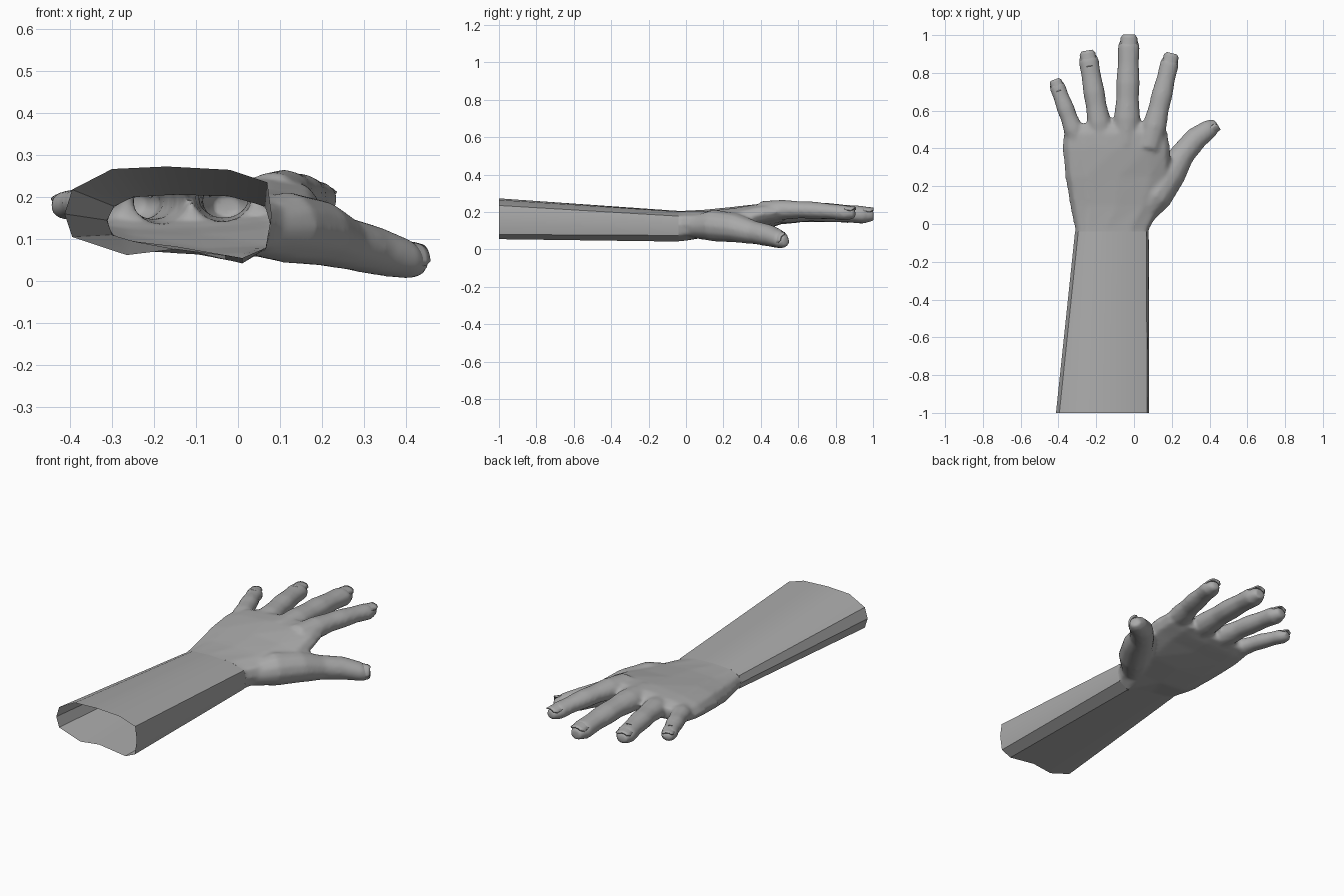
import bpy, bmesh, math
from mathutils import Vector

if "Cube" in bpy.data.objects:
    bpy.data.objects.remove(bpy.data.objects["Cube"])

skin = bpy.data.materials.new("grey_skin")
skin.diffuse_color = (0.4, 0.4, 0.4, 1)
skin.use_nodes = True
skin.node_tree.nodes["Principled BSDF"].inputs["Base Color"].default_value = skin.diffuse_color
N = 12
Z = Vector((0, 0, 1))


def make(name, bm):
    me = bpy.data.meshes.new(name)
    bmesh.ops.recalc_face_normals(bm, faces=bm.faces)
    bm.to_mesh(me)
    bm.free()
    ob = bpy.data.objects.new(name, me)
    bpy.context.collection.objects.link(ob)
    me.materials.append(skin)
    return ob


def smooth(ob, deg):
    bpy.ops.object.select_all(action='DESELECT')
    bpy.context.view_layer.objects.active = ob
    ob.select_set(True)
    bpy.ops.object.shade_smooth_by_angle(angle=math.radians(deg))


def loft(bm, rings, caps=True):
    vs = [[bm.verts.new(p) for p in r] for r in rings]
    n = len(vs[0])
    for a, b in zip(vs, vs[1:]):
        for i in range(n):
            j = (i + 1) % n
            bm.faces.new((a[i], a[j], b[j], b[i]))
    if caps:
        bm.faces.new(vs[0])
        bm.faces.new(vs[-1][::-1])


# Forearm end sections (x, z), clockwise from the outer edge
elbow = [(-.413, .16), (-.395, .218), (-.3, .267), (-.17, .273), (-.02, .265), (.07, .235),
         (.08, .16), (.068, .08), (.01, .055), (-.15, .076), (-.265, .062), (-.395, .105)]
wrist = [(-.312, .145), (-.295, .178), (-.25, .2), (-.15, .206), (-.02, .202), (.065, .178),
         (.078, .13), (.065, .075), (.01, .042), (-.15, .083), (-.25, .095), (-.3, .11)]


def section(sec, y):
    return [Vector((x, y, z)) for x, z in sec]


# Forearm: open tapered tube
bm = bmesh.new()
loft(bm, [section(elbow, -1), section(wrist, -.04)], caps=False)
smooth(make("forearm", bm), 30)


def palm_ring(y, xl, xr, zl, zr, half):
    """Rounded slab section with its own mid height on each edge."""
    out = []
    for i in range(N):
        a = math.pi - math.tau * i / N
        u, w = (math.copysign(abs(f) ** .75, f) for f in (math.cos(a), math.sin(a)))
        s = (u + 1) / 2
        out.append(Vector((xl + (xr - xl) * s, y, zl + (zr - zl) * s + w * half)))
    return out


# Palm, running past the wrist so that it can be trimmed there
bm = bmesh.new()
loft(bm, [section(wrist, -.1), section(wrist, -.03),
          palm_ring(.1, -.34, .15, .14, .135, .075),
          palm_ring(.25, -.365, .2, .155, .15, .075),
          palm_ring(.4, -.38, .195, .165, .19, .066),
          palm_ring(.48, -.375, .18, .17, .2, .058),
          palm_ring(.53, -.33, .15, .175, .195, .04)])


def finger(root, tip, r_root, r_tip):
    """Stations (x, y, z, radius): a tapering, arched finger swelling at its joints."""
    root, tip = Vector(root), Vector(tip)
    out = []
    for t, swell in ((0, 1), (.24, 1.12), (.42, 1), (.56, 1.07), (.74, .99), (.9, 1.07), (1, .62)):
        p = root.lerp(tip, t) + Z * .012 * math.sin(math.pi * t)
        out.append((*p, (r_root + (r_tip - r_root) * t) * swell))
    return out


digits = {
    "little": finger((-.29, .42, .172), (-.42, .765, .177), .05, .04),
    "ring": finger((-.165, .42, .18), (-.249, .918, .182), .06, .05),
    "middle": finger((-.04, .42, .195), (-.026, 1.003, .18), .066, .054),
    "index": finger((.08, .4, .208), (.201, .904, .19), .062, .046),
    "thumb": [(.02, .02, .12, .06), (.115, .15, .128, .09), (.195, .27, .115, .083),
              (.257, .37, .09, .066), (.33, .455, .072, .062), (.405, .508, .052, .05),
              (.44, .53, .04, .028)],
}
for name, pts in digits.items():
    flat = .95 if name == "thumb" else .83
    rings = []
    for i, (x, y, z, r) in enumerate(pts):
        a, b = pts[max(i - 1, 0)], pts[min(i + 1, len(pts) - 1)]
        side = Vector((b[1] - a[1], a[0] - b[0], 0)).normalized()
        rings.append([Vector((x, y, z)) + side * r * math.cos(t) + Z * r * flat * math.sin(t)
                      for t in (math.tau * k / N for k in range(N))])
    loft(bm, rings)

# Fuse the palm and digits into one skin and soften the webs between them
hand = make("hand", bm)
rm = hand.modifiers.new("fuse", 'REMESH')
rm.mode, rm.voxel_size = 'VOXEL', .011
sm = hand.modifiers.new("soften", 'SMOOTH')
sm.factor, sm.iterations = .5, 5
bm = bmesh.new()
bm.from_object(hand, bpy.context.evaluated_depsgraph_get())
hand.modifiers.clear()
# Trim the wrist open
bmesh.ops.bisect_plane(bm, geom=bm.verts[:] + bm.edges[:] + bm.faces[:],
                       plane_co=(0, -.04, 0), plane_no=(0, 1, 0), clear_inner=True)
bm.to_mesh(hand.data)
bm.free()
smooth(hand, 50)


# Nails: thin curved plates at the fingertips
def nail(name, length, half, roll=0, pitch=-.12):
    bx, by, bz, r = digits[name][-2]
    ex, ey = digits[name][-1][:2]
    d = Vector((ex - bx, ey - by, 0)).normalized()
    side = Vector((d.y, -d.x, 0))
    up = Z * math.cos(roll) + side * math.sin(roll)
    across = side * math.cos(roll) - Z * math.sin(roll)
    base = Vector((ex, ey, bz)) - d * length + up * r * (.95 if roll else .83)
    bm = bmesh.new()
    rows = []
    for s, w in ((0, .8), (.25, 1), (.8, 1), (1, .7)):
        rows.append([bm.verts.new(base + d * length * s + across * half * w * u
                                  + up * (pitch * length * s - .45 * half * (w * u) ** 2))
                     for u in (k / 3 for k in range(-3, 4))])
    for a, b in zip(rows, rows[1:]):
        for i in range(6):
            bm.faces.new((a[i], a[i + 1], b[i + 1], b[i]))
    ob = make(name + "_nail", bm)
    ob.modifiers.new("thickness", 'SOLIDIFY').thickness = .008
    smooth(ob, 35)


nail("little", .065, .033)
nail("ring", .085, .042)
nail("middle", .09, .045)
nail("index", .08, .04)
nail("thumb", .075, .036, roll=.9, pitch=-.2)
